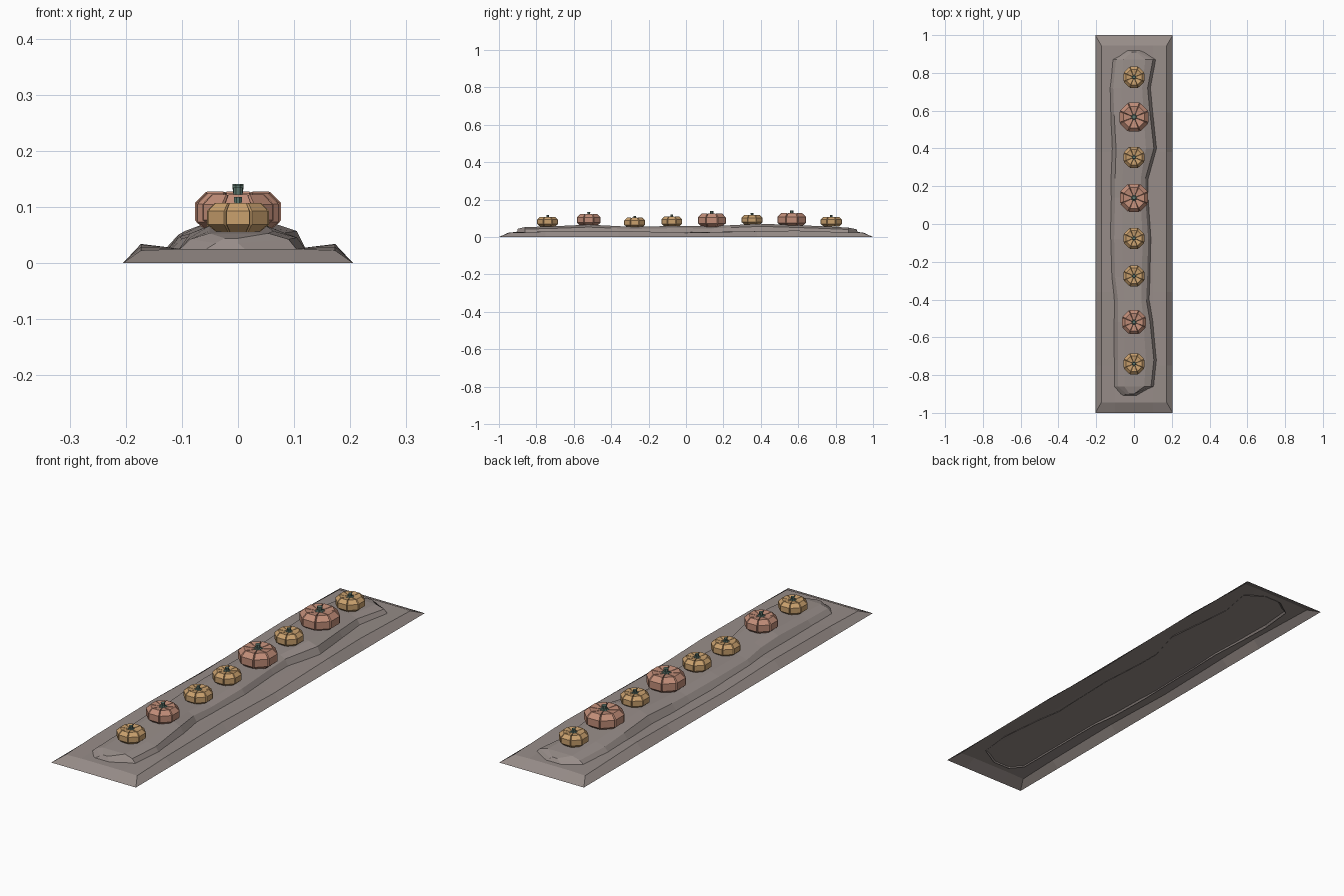
import bpy, bmesh, math

if "Cube" in bpy.data.objects:
    bpy.data.objects.remove(bpy.data.objects["Cube"])


def material(name, rgb):
    m = bpy.data.materials.new(name)
    m.use_nodes = True
    m.diffuse_color = (*rgb, 1)
    m.node_tree.nodes["Principled BSDF"].inputs["Base Color"].default_value = (*rgb, 1)
    return m


soil = material("grey brown soil", (0.31, 0.265, 0.248))
amber = material("amber rind", (0.59, 0.355, 0.155))
coral = material("coral rind", (0.54, 0.27, 0.19))
green = material("stem green", (0.12, 0.2, 0.165))


def finish(bm, name, mat):
    bmesh.ops.recalc_face_normals(bm, faces=bm.faces[:])
    mesh = bpy.data.meshes.new(name)
    bm.to_mesh(mesh)
    bm.free()
    mesh.materials.append(mat)
    obj = bpy.data.objects.new(name, mesh)
    bpy.context.collection.objects.link(obj)


def loft(bm, rings, wrap=True):
    """Bridge rows of points with quads and return the rows of vertices."""
    rows = [[bm.verts.new(p) for p in ring] for ring in rings]
    n = len(rows[0])
    for a, b in zip(rows, rows[1:]):
        for i in range(n if wrap else n - 1):
            j = (i + 1) % n
            bm.faces.new((a[i], a[j], b[j], b[i]))
    return rows


def cap(bm, rows):
    for row in (rows[0], rows[-1]):
        bm.faces.new(row)


# Soil bed: open shell with an uneven rim and sloping skirt
bm = bmesh.new()
rim = [(-0.945, 0.0225), (-0.75, 0.029), (-0.36, 0.033), (0, 0.0225),
       (0.38, 0.031), (0.59, 0.034), (0.945, 0.0225)]
loft(bm, [[(-0.173, y, z), (-0.1, y, 0.025), (0.1, y, 0.025), (0.173, y, z)]
          for y, z in rim], wrap=False)
edges = [e for e in bm.edges if e.is_boundary]
skirt = bmesh.ops.extrude_edge_only(bm, edges=edges)["geom"]
for v in [g for g in skirt if isinstance(g, bmesh.types.BMVert)]:
    if abs(v.co.x) > 0.15:
        v.co.x = math.copysign(0.205, v.co.x)
    if abs(v.co.y) > 0.9:
        v.co.y = math.copysign(1, v.co.y)
    v.co.z = 0
finish(bm, "soil_bed", soil)

# Soil mound: wandering ridge, stations hold y, left edge, right edge, height
stations = [(-0.90, -0.04, 0.00, 0.044), (-0.86, -0.085, 0.09, 0.053),
            (-0.72, -0.085, 0.105, 0.057), (-0.52, -0.085, 0.085, 0.066),
            (-0.40, -0.085, 0.065, 0.060), (-0.28, -0.10, 0.07, 0.054),
            (-0.08, -0.105, 0.075, 0.059), (0.14, -0.10, 0.06, 0.058),
            (0.24, -0.10, 0.06, 0.063), (0.40, -0.095, 0.105, 0.071),
            (0.58, -0.105, 0.085, 0.064), (0.72, -0.11, 0.072, 0.058),
            (0.87, -0.095, 0.10, 0.050), (0.91, -0.02, 0.02, 0.042)]
bm = bmesh.new()
rings = []
for y, left, right, top in stations:
    end = math.copysign(0.012, y) if abs(y) > 0.88 else 0
    rings.append([(left - 0.024, y + end, 0.02), (left, y, top * 0.8),
                  (left * 0.6, y, top), (right * 0.6, y, top),
                  (right, y, top * 0.8), (right + 0.018, y + end, 0.02)])
cap(bm, loft(bm, rings, wrap=False))
finish(bm, "soil_mound", soil)


def pumpkin(index, y, radius, base, height, rind):
    def place(r, angle, h):
        return (r * radius * math.cos(angle), y + r * radius * math.sin(angle),
                base + h * height)

    # Eight flat panels parted by narrow grooves that run up to the stem
    spread = math.radians(20)
    profile = [(0.45, 0.04), (0.70, 0), (1, 0.27), (1, 0.72), (0.74, 1), (0.18, 0.92)]
    rings = []
    for r, h in profile:
        ring = []
        for k in range(8):
            a = k * math.pi / 4
            groove = a + math.pi / 8
            dip = 0.08 if h > 0.9 else 0
            ring += [place(r * 1.075, a - spread, h), place(r * 1.075, a + spread, h),
                     place(r * 1.0, groove, h - dip)]
        rings.append(ring)
    bm = bmesh.new()
    cap(bm, loft(bm, rings))
    finish(bm, f"pumpkin_{index}", rind)

    # Stem: star-shaped foot lying in the grooves, slightly wider cut end
    bm = bmesh.new()
    stem = [(0.38, 0.14, 0.91), (0.13, 0.11, 1.0), (0.14, 0.13, 1.2)]
    cap(bm, loft(bm, [[place(long if k % 2 else short, k * math.pi / 8, h)
                       for k in range(16)] for long, short, h in stem]))
    finish(bm, f"pumpkin_stem_{index}", green)


# Row of pumpkins: y, radius, base, height, rind
row = [(-0.74, 0.055, 0.055, 0.052, amber), (-0.52, 0.063, 0.060, 0.062, coral),
       (-0.275, 0.055, 0.051, 0.052, amber), (-0.076, 0.055, 0.056, 0.053, amber),
       (0.138, 0.074, 0.054, 0.071, coral), (0.353, 0.055, 0.065, 0.052, amber),
       (0.566, 0.076, 0.057, 0.070, coral), (0.777, 0.056, 0.055, 0.053, amber)]
for i, spec in enumerate(row, 1):
    pumpkin(i, *spec)
